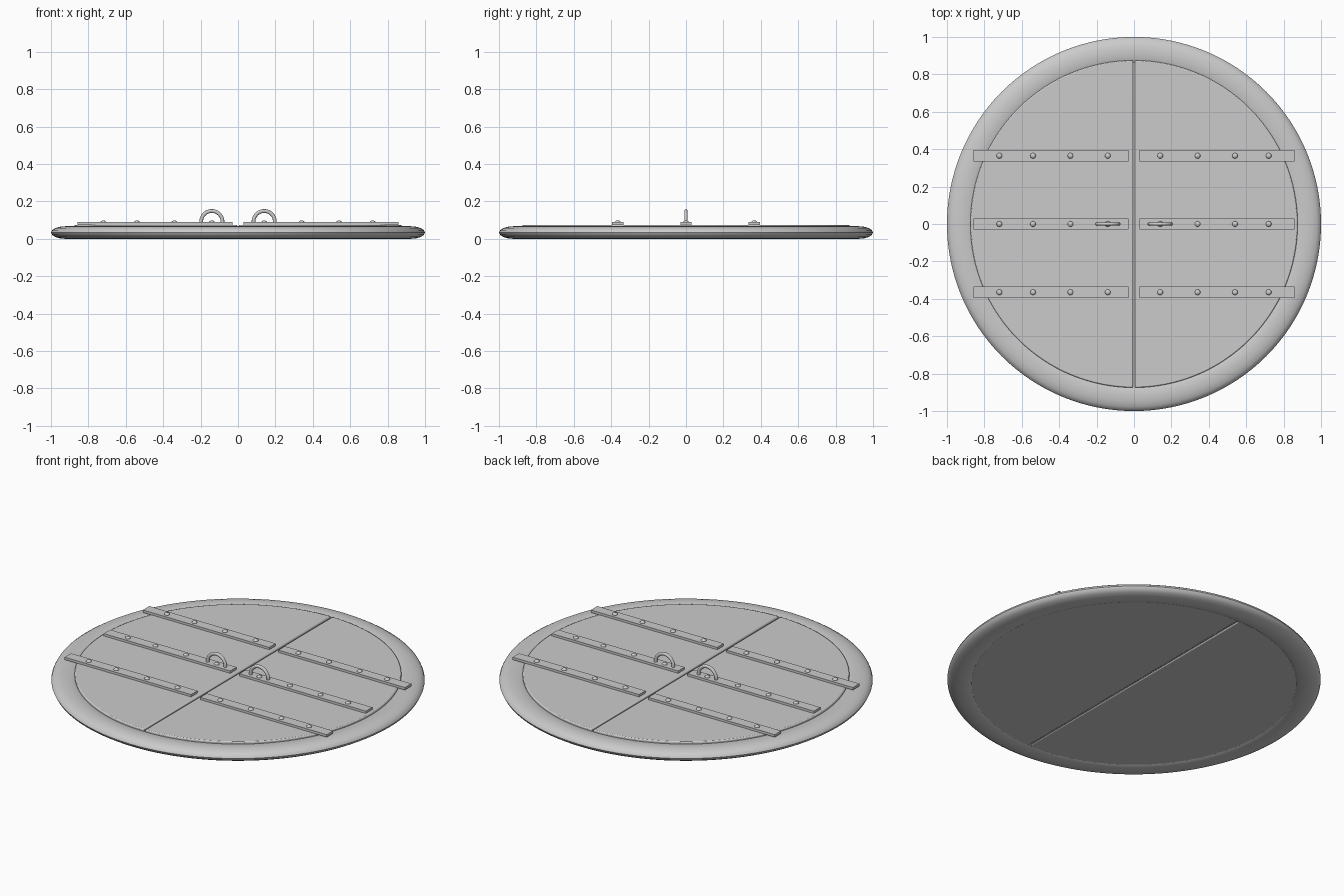
import bpy, bmesh, math
from mathutils import Matrix, Vector

if "Cube" in bpy.data.objects:
    bpy.data.objects.remove(bpy.data.objects["Cube"])

grey = bpy.data.materials.new("plain grey")
grey.use_nodes = True
GREY = (0.6, 0.6, 0.6, 1)
grey.diffuse_color = GREY
grey.node_tree.nodes["Principled BSDF"].inputs["Base Color"].default_value = GREY


def finish(name, bm, smooth=True, bevel=0):
    """Turn a bmesh into a named object with material and shading."""
    bmesh.ops.recalc_face_normals(bm, faces=bm.faces)
    mesh = bpy.data.meshes.new(name)
    bm.to_mesh(mesh)
    bm.free()
    mesh.materials.append(grey)
    obj = bpy.data.objects.new(name, mesh)
    bpy.context.collection.objects.link(obj)
    if bevel:
        mod = obj.modifiers.new("bevel", "BEVEL")
        mod.width, mod.segments = bevel, 2
        mod.limit_method = "ANGLE"
    if smooth:
        bpy.ops.object.select_all(action="DESELECT")
        obj.select_set(True)
        bpy.context.view_layer.objects.active = obj
        bpy.ops.object.shade_smooth_by_angle(angle=math.radians(35))
    return obj


def sweep(bm, major, minor, height, steps, sides, arc=math.tau):
    """Sweep an elliptical section round an arc about the z axis."""
    closed = arc == math.tau
    rings = []
    for i in range(steps if closed else steps + 1):
        a = arc * i / steps
        ring = []
        for j in range(sides):
            t = math.tau * j / sides
            r = major + minor * math.cos(t)
            ring.append(bm.verts.new((r * math.cos(a), r * math.sin(a), height * math.sin(t))))
        rings.append(ring)
    for i in range(steps):
        p, q = rings[i], rings[(i + 1) % len(rings)]
        for j in range(sides):
            k = (j + 1) % sides
            bm.faces.new((p[j], q[j], q[k], p[k]))
    if not closed:
        bm.faces.new(rings[0])
        bm.faces.new(rings[-1])


def box(name, x0, x1, y0, y1, z0, z1, bevel=0):
    bm = bmesh.new()
    size = Vector((x1 - x0, y1 - y0, z1 - z0))
    mid = Vector((x0 + x1, y0 + y1, z0 + z1)) / 2
    bmesh.ops.create_cube(bm, size=1, matrix=Matrix.Translation(mid) @ Matrix.Diagonal(size).to_4x4())
    return finish(name, bm, smooth=False, bevel=bevel)


# Rounded outer frame
bm = bmesh.new()
sweep(bm, 0.92, 0.08, 0.034, 128, 16)
bmesh.ops.translate(bm, verts=bm.verts, vec=(0, 0, 0.034))
finish("outer_frame", bm)

# Strip closing the seam between the doors
box("seam_strip", -0.012, 0.012, -0.86, 0.86, 0.014, 0.064)

for side, s in (("left", 1), ("right", -1)):
    # Half-round door leaf
    bm = bmesh.new()
    gap, radius = 0.005, 0.875
    start = math.acos(gap / radius)
    verts = []
    for i in range(65):
        a = -start + 2 * start * i / 64
        verts.append(bm.verts.new((s * radius * math.cos(a), radius * math.sin(a), 0.008)))
    base = bm.faces.new(verts)
    top = bmesh.ops.extrude_face_region(bm, geom=[base], use_keep_orig=True)["geom"]
    bmesh.ops.translate(bm, verts=[v for v in top if isinstance(v, bmesh.types.BMVert)], vec=(0, 0, 0.067))
    finish(side + "_door", bm, bevel=0.006)

    # Straps with their rivets
    for row, y in (("front", -0.365), ("middle", 0), ("back", 0.365)):
        x0, x1 = sorted((s * 0.03, s * 0.857))
        box(f"{side}_{row}_strap", x0, x1, y - 0.03, y + 0.03, 0.074, 0.089)
        bm = bmesh.new()
        for x in (0.14, 0.34, 0.54, 0.72):
            place = Matrix.Translation((s * x, y, 0.089)) @ Matrix.Diagonal((1, 1, 0.65, 1))
            bmesh.ops.create_uvsphere(bm, u_segments=16, v_segments=8, radius=0.015, matrix=place)
        finish(f"{side}_{row}_rivets", bm)

    # Arched pull handle
    bm = bmesh.new()
    sweep(bm, 0.057, 0.01, 0.009, 24, 12, math.pi)
    bmesh.ops.transform(bm, verts=bm.verts,
                        matrix=Matrix.Translation((s * 0.14, 0, 0.092)) @ Matrix.Rotation(math.pi / 2, 4, "X"))
    for x in (-0.057, 0.057):
        bmesh.ops.create_cone(bm, cap_ends=True, segments=12, radius1=0.01, radius2=0.01, depth=0.012,
                              matrix=Matrix.Translation((s * 0.14 + x, 0, 0.087)))
    finish(side + "_handle", bm)
